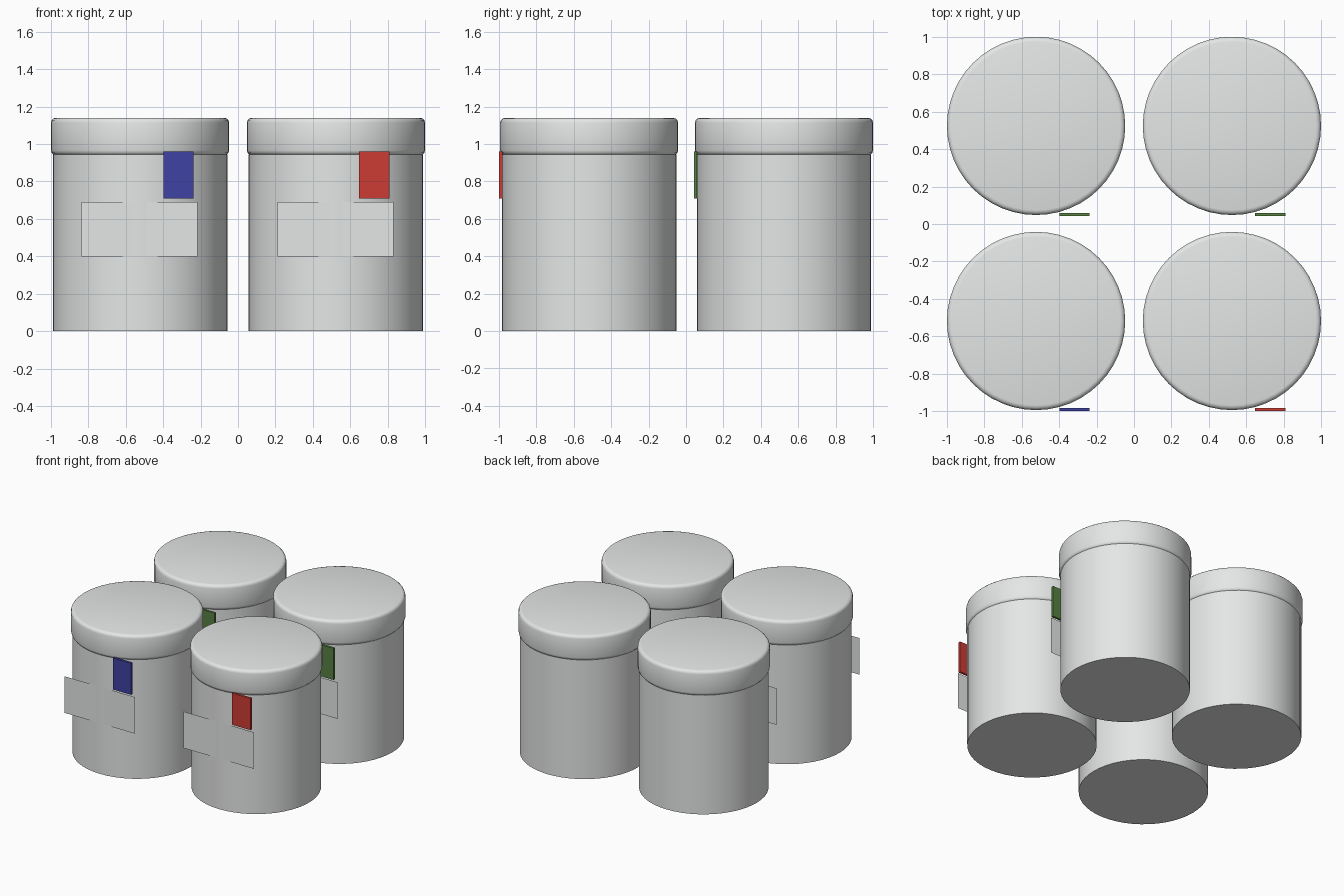
import bpy
from math import radians

cube = bpy.data.objects.get("Cube")
if cube:
    bpy.data.objects.remove(cube, do_unlink=True)


def material(name, rgb):
    mat = bpy.data.materials.new(name)
    mat.use_nodes = True
    mat.diffuse_color = (*rgb, 1)
    mat.node_tree.nodes["Principled BSDF"].inputs["Base Color"].default_value = (*rgb, 1)
    return mat


GREY = material("pale grey", (0.78, 0.8, 0.79))
RED = material("red", (0.6, 0.045, 0.033))
BLUE = material("blue", (0.048, 0.055, 0.36))
GREEN = material("green", (0.095, 0.22, 0.055))


def finish(name, mat):
    obj = bpy.context.object
    obj.name = name
    obj.data.materials.append(mat)
    return obj


def cylinder(name, x, y, radius, bottom, top):
    bpy.ops.mesh.primitive_cylinder_add(
        vertices=48, radius=radius, depth=top - bottom,
        location=(x, y, (bottom + top) / 2))
    return finish(name, GREY)


def jar(place, x, y, tag_mat):
    # Straight body with crisp rims
    cylinder(place + "_body", x, y, 0.466, 0, 0.945)
    bpy.ops.object.shade_smooth_by_angle(angle=radians(30))

    # Softly rounded lid
    lid = cylinder(place + "_lid", x, y, 0.476, 0.94, 1.14)
    bevel = lid.modifiers.new("rounded_rims", 'BEVEL')
    bevel.width = 0.026
    bevel.segments = 3
    bevel.limit_method = 'ANGLE'
    bevel.angle_limit = radians(40)
    bpy.ops.object.shade_smooth()

    # Thin blank label, just touching the front of the body
    bpy.ops.mesh.primitive_plane_add(
        size=1, location=(x - 0.003, y - 0.4637, 0.545), rotation=(radians(90), 0, 0))
    finish(place + "_label", GREY).scale = (0.62, 0.29, 1)

    # Coloured tag under the lid
    bpy.ops.mesh.primitive_cube_add(size=1, location=(x + 0.205, y - 0.473, 0.835))
    finish(place + "_tag", tag_mat).scale = (0.162, 0.018, 0.25)


# Four jars in a square
jar("front_right_jar", -0.523, -0.518, BLUE)
jar("front_left_jar", 0.523, -0.518, RED)
jar("back_right_jar", -0.523, 0.524, GREEN)
jar("back_left_jar", 0.523, 0.524, GREEN)
